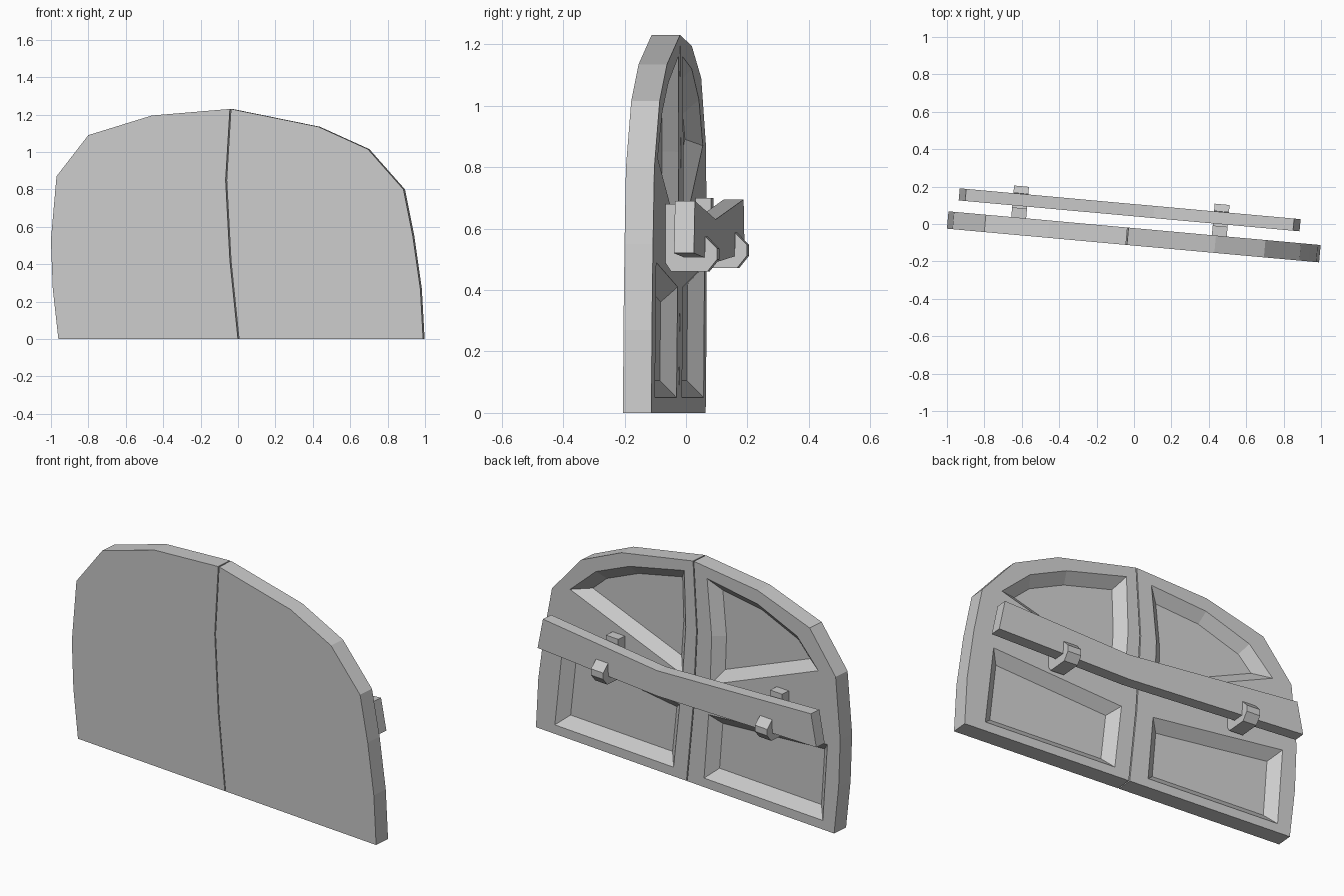
import bpy, bmesh
from mathutils import Vector

if "Cube" in bpy.data.objects:
    bpy.data.objects.remove(bpy.data.objects["Cube"])

TURN = -0.0903            # whole gate is turned slightly about z
FRONT, BACK = -0.115, -0.022
DEPTH = 0.05              # panel recess depth


def finish(name, bm):
    bmesh.ops.recalc_face_normals(bm, faces=bm.faces)
    me = bpy.data.meshes.new(name)
    bm.to_mesh(me)
    bm.free()
    ob = bpy.data.objects.new(name, me)
    ob.rotation_euler.z = TURN
    bpy.context.collection.objects.link(ob)
    return ob


def inset(pts, d):
    """Mitred inward offset of a simple polygon."""
    p = [Vector(q) for q in pts]
    n = len(p)
    area = sum(p[i].x * p[(i + 1) % n].y - p[(i + 1) % n].x * p[i].y for i in range(n))
    s = 1 if area > 0 else -1
    out = []
    for i in range(n):
        a = (p[i] - p[i - 1]).normalized()
        b = (p[(i + 1) % n] - p[i]).normalized()
        na, nb = Vector((-a.y, a.x)) * s, Vector((-b.y, b.x)) * s
        out.append(p[i] + (na + nb) * (d / (1 + na.dot(nb))))
    return out


def loop(bm, pts, y):
    return [bm.verts.new((x, y, z)) for x, z in pts]


def bridge(bm, a, b):
    n = len(a)
    for i in range(n):
        bm.faces.new((a[i], a[(i + 1) % n], b[(i + 1) % n], b[i]))


def ring_edges(bm, vs):
    return [bm.edges.get((vs[i - 1], vs[i])) for i in range(len(vs))]


def door(name, outline, panels):
    bm = bmesh.new()
    outline = [(1.004 * x + 0.01, z) for x, z in outline]
    f, b = loop(bm, outline, FRONT), loop(bm, outline, BACK)
    bm.faces.new(f)
    bridge(bm, f, b)
    rims = ring_edges(bm, b)
    # sloped recesses cut in the back
    for pts in panels:
        top = loop(bm, pts, BACK)
        floor = loop(bm, inset(pts, 0.055), BACK - DEPTH)
        bridge(bm, top, floor)
        bm.faces.new(floor)
        rims += ring_edges(bm, top)
    bmesh.ops.triangle_fill(bm, use_beauty=True, use_dissolve=False, edges=rims)
    return finish(name, bm)


def prism(name, pts, place):
    """Extrude a profile; place(p, side) gives the 3D point for side 0 / 1."""
    bm = bmesh.new()
    a = [bm.verts.new(place(p, 0)) for p in pts]
    b = [bm.verts.new(place(p, 1)) for p in pts]
    bm.faces.new(a)
    bm.faces.new(b)
    bridge(bm, a, b)
    return finish(name, bm)


# door leaves, meeting at a crooked seam
seam = [(0.003, 0), (-0.04, 0.42), (-0.063, 0.85), (-0.04, 1.23)]
gap = 0.003
left = [(x - gap, z) for x, z in seam] + [
    (-0.46, 1.195), (-0.80, 1.09), (-0.97, 0.87), (-1.0, 0.53), (-0.99, 0.27), (-0.96, 0)]
right = [(x + gap, z) for x, z in seam] + [
    (0.43, 1.135), (0.695, 1.015), (0.885, 0.80), (0.935, 0.55), (0.975, 0.27), (0.99, 0)]

door("left_door", left, [
    [(-0.10, 0.05), (-0.13, 0.41), (-0.91, 0.48), (-0.88, 0.05)],
    [(-0.14, 0.58), (-0.15, 0.85), (-0.12, 1.16), (-0.45, 1.12), (-0.71, 1.02), (-0.85, 0.87)]])
door("right_door", right, [
    [(0.10, 0.05), (0.06, 0.41), (0.83, 0.49), (0.88, 0.05)],
    [(0.04, 0.58), (0.02, 0.85), (0.03, 1.16), (0.39, 1.075), (0.61, 0.98), (0.78, 0.83)]])

# bent locking bar
bar = [(0.85, 0.69), (0.10, 0.63), (-0.91, 0.695), (-0.945, 0.52), (0.10, 0.49), (0.885, 0.52)]
prism("locking_bar", bar, lambda p, s: (p[0], 0.041 + 0.065 * s, p[1]))

# J-shaped brackets holding the bar
hook = [(-0.03, 0.665), (-0.03, 0.50), (-0.003, 0.46), (0.115, 0.46), (0.147, 0.50),
        (0.147, 0.535), (0.108, 0.575), (0.108, 0.525), (0.095, 0.51), (0.045, 0.51),
        (0.03, 0.525), (0.03, 0.665)]
for name, u, lift, top in (("left_bracket", -0.617, 0.012, 0.70),
                           ("right_bracket", 0.46, 0.0, 0.68)):
    prism(name, [(v, top if z > 0.6 else z + lift) for v, z in hook],
          lambda p, s: (u - 0.04 + 0.08 * s, p[0], p[1]))
